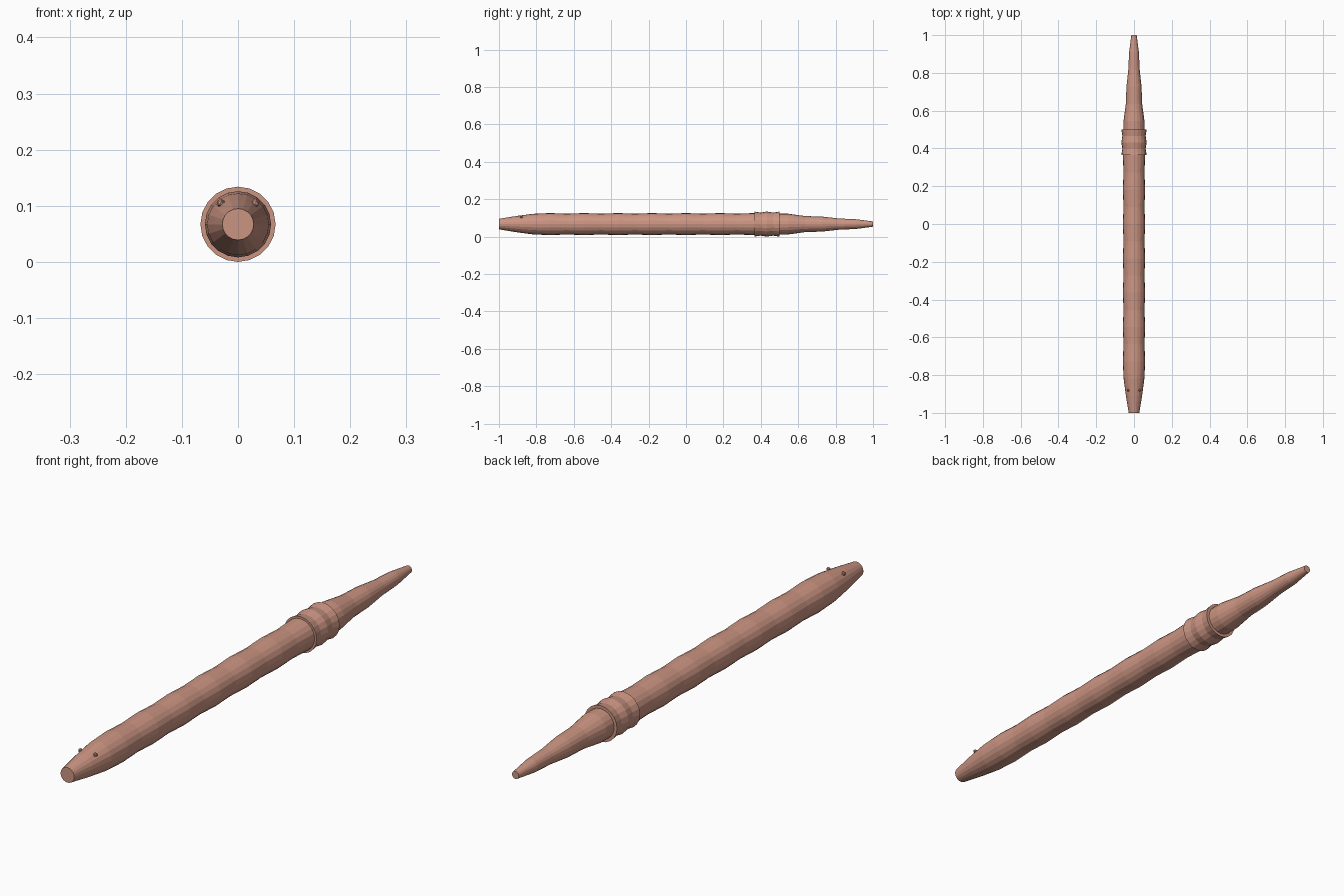
import bpy, bmesh, math

if "Cube" in bpy.data.objects:
    bpy.data.objects.remove(bpy.data.objects["Cube"])

SIDES = 20
R_COLLAR = 0.067
ZC = R_COLLAR

skin = bpy.data.materials.new("worm pink")
skin.diffuse_color = (0.60, 0.30, 0.225, 1)
skin.use_nodes = True
skin.node_tree.nodes["Principled BSDF"].inputs["Base Color"].default_value = skin.diffuse_color


def finish(bm, name):
    bmesh.ops.recalc_face_normals(bm, faces=bm.faces)
    me = bpy.data.meshes.new(name)
    bm.to_mesh(me)
    bm.free()
    me.materials.append(skin)
    ob = bpy.data.objects.new(name, me)
    bpy.context.collection.objects.link(ob)
    return ob


def lathe(name, profile):
    """Turn a list of (y, radius) around the long axis and close the ends."""
    bm = bmesh.new()
    rings = []
    for y, r in profile:
        rings.append([bm.verts.new((r * math.sin(2 * math.pi * i / SIDES), y,
                                    ZC + r * math.cos(2 * math.pi * i / SIDES)))
                      for i in range(SIDES)])
    for a, b in zip(rings, rings[1:]):
        for i in range(SIDES):
            j = (i + 1) % SIDES
            bm.faces.new((a[i], a[j], b[j], b[i]))
    bm.faces.new(rings[0])
    bm.faces.new(rings[-1])
    return finish(bm, name)


# Segmented body: tapered head, rippled trunk, tapered tail
head = [0.028, 0.043, 0.055]
trunk = [0.059 if k % 2 else 0.0555 for k in range(3, 17)]
tail = [0.0555, 0.043, 0.040, 0.030, 0.026, 0.014]
radii = head + trunk + tail[0:]
n = len(radii) - 1
lathe("body", [(-1 + 2 * k / n, r) for k, r in enumerate(radii)])

# Ridged collar band
lathe("collar", [(0.365 + 0.135 * k / 4, R_COLLAR if k % 2 == 0 else 0.0615)
                 for k in range(5)])

# Pair of tiny eye bumps
for side, s in (("left", -1), ("right", 1)):
    bm = bmesh.new()
    bmesh.ops.create_icosphere(bm, subdivisions=1, radius=0.008)
    bmesh.ops.translate(bm, verts=bm.verts, vec=(s * 0.031, -0.88, ZC + 0.038))
    finish(bm, "eye_" + side)
